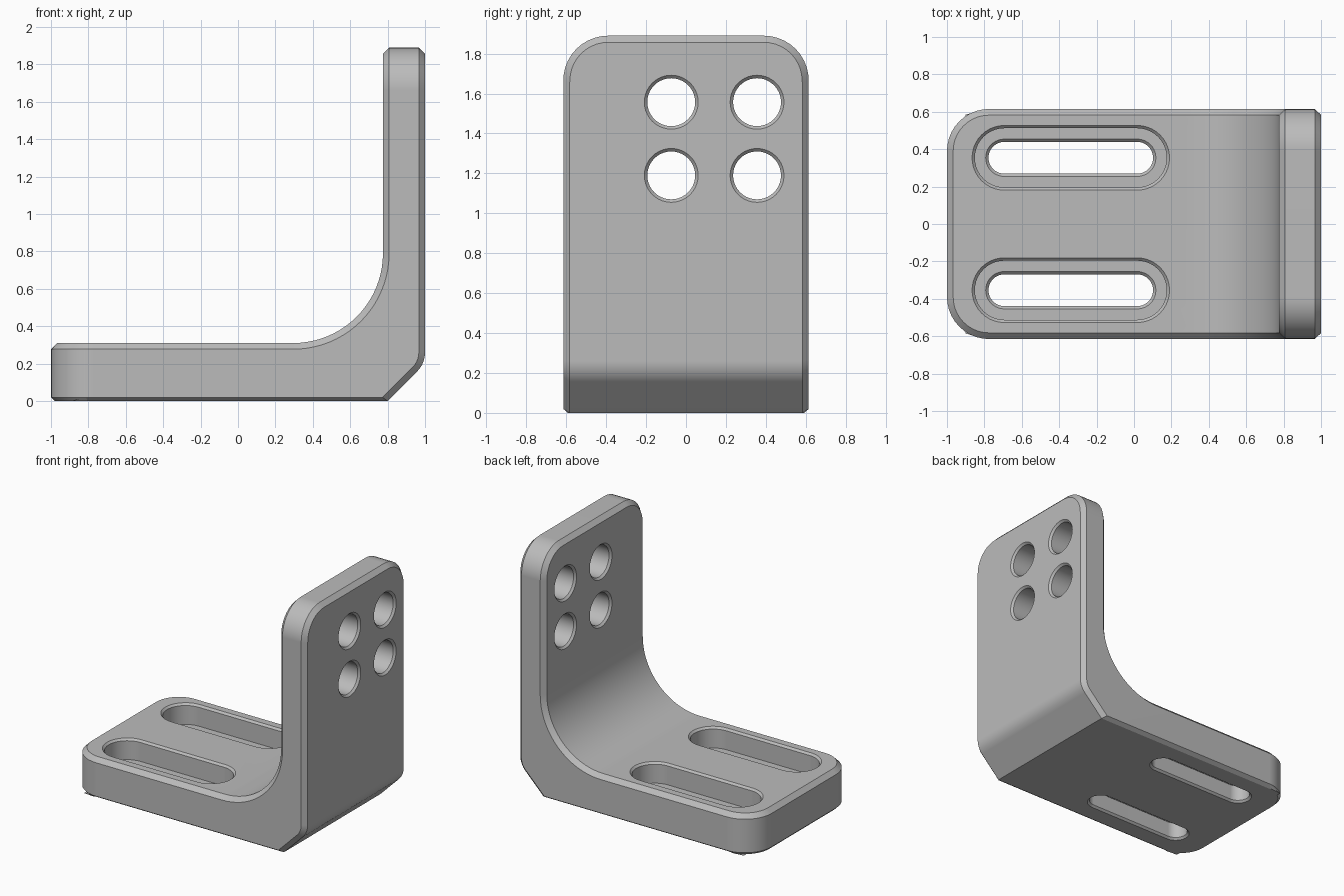
import bpy, bmesh, math
from mathutils import Matrix, Vector

HALF_WIDTH = 0.615
TOP = 1.89
CORNER = 0.225
CHAMFER = 0.033

if "Cube" in bpy.data.objects:
    bpy.data.objects.remove(bpy.data.objects["Cube"], do_unlink=True)

grey = bpy.data.materials.new("machined_grey")
grey.use_nodes = True
colour = (0.5, 0.5, 0.5, 1)
grey.diffuse_color = colour
bsdf = next(n for n in grey.node_tree.nodes if n.type == "BSDF_PRINCIPLED")
bsdf.inputs["Base Color"].default_value = colour


def make_object(name, bm):
    bmesh.ops.recalc_face_normals(bm, faces=bm.faces[:])
    mesh = bpy.data.meshes.new(name)
    bm.to_mesh(mesh)
    bm.free()
    mesh.materials.append(grey)
    obj = bpy.data.objects.new(name, mesh)
    bpy.context.scene.collection.objects.link(obj)
    return obj


def arc(cx, cz, r, start, end, steps):
    angles = [math.radians(start + (end - start) * i / steps) for i in range(steps + 1)]
    return [(cx + r * math.cos(a), cz + r * math.sin(a)) for a in angles]


def make_body():
    # L-shaped side profile with an inner fillet and a cut outer heel
    profile = [(-1, 0), (0.8, 0)]
    profile += arc(0.855, 0.26, 0.145, -45, 0, 5)
    profile += [(1, TOP), (0.775, TOP)]
    profile += arc(0.295, 0.79, 0.48, 0, -90, 20)
    profile += [(-1, 0.31)]
    bm = bmesh.new()
    side = bm.faces.new([bm.verts.new((x, -HALF_WIDTH, z)) for x, z in profile])
    moved = bmesh.ops.extrude_face_region(bm, geom=[side], use_keep_orig=True)["geom"]
    bmesh.ops.translate(bm, vec=(0, 2 * HALF_WIDTH, 0),
                        verts=[v for v in moved if isinstance(v, bmesh.types.BMVert)])
    bmesh.ops.recalc_face_normals(bm, faces=bm.faces[:])

    # Round the four free plate corners
    def at_end(v):
        return v.co.x < -0.99 or v.co.z > TOP - 0.01

    corners = [e for e in bm.edges if all(at_end(v) for v in e.verts)
               and abs(e.verts[0].co.y - e.verts[1].co.y) < 0.01]
    bmesh.ops.bevel(bm, geom=corners, offset=CORNER, offset_type="OFFSET",
                    segments=10, profile=0.5, affect="EDGES")
    bm.normal_update()

    # Mark every edge between the rim and the broad faces for chamfering
    def is_rim(f):
        c = f.calc_center_median()
        return abs(f.normal.y) > 0.05 or c.x < -0.95 or c.z > TOP - 0.04

    weight = bm.edges.layers.float.new("bevel_weight_edge")
    for e in bm.edges:
        if len(e.link_faces) == 2 and is_rim(e.link_faces[0]) != is_rim(e.link_faces[1]):
            underside = all(v.co.z < 0.01 for v in e.verts)
            e[weight] = 0.6 if underside else 1.0
    return make_object("angle_bracket", bm)


def make_cutter(name, rings, half_length, matrix, steps=20):
    # Stack of round-ended rings, each given as (depth, radius)
    bm = bmesh.new()
    loops = []
    for depth, r in rings:
        loop = []
        for sign, start in ((1, -90), (-1, 90)):
            count = steps if half_length else steps - 1
            for u, v in arc(sign * half_length, 0, r, start, start + 180 * count / steps, count):
                loop.append(bm.verts.new((u, v, depth)))
        loops.append(loop)
    for a, b in zip(loops, loops[1:]):
        for i in range(len(a)):
            j = (i + 1) % len(a)
            bm.faces.new((a[i], a[j], b[j], b[i]))
    bm.faces.new(loops[0])
    bm.faces.new(loops[-1])
    bm.transform(matrix)
    obj = make_object(name, bm)
    obj.hide_render = True
    return obj


bracket = make_body()
chamfer = bracket.modifiers.new("edge_chamfer", "BEVEL")
chamfer.limit_method = "WEIGHT"
chamfer.width = CHAMFER
chamfer.segments = 1
chamfer.use_clamp_overlap = False

cutters = []
# Stepped mounting slots in the base
slot_rings = [(-0.01, 0.11), (0.015, 0.085), (0.135, 0.085), (0.15, 0.1),
              (0.15, 0.158), (0.295, 0.158), (0.32, 0.183)]
for y in (-0.354, 0.354):
    cutters.append(make_cutter("slot_cutter", slot_rings, 0.355,
                               Matrix.Translation((-0.338, y, 0))))

# Round holes in the upright, chamfered on both sides
hole_rings = [(0.765, 0.145), (0.79, 0.12), (0.985, 0.12), (1.01, 0.145)]
along_x = Matrix(((0, 0, 1, 0), (1, 0, 0, 0), (0, 1, 0, 0), (0, 0, 0, 1)))
for y in (-0.074, 0.356):
    for z in (1.19, 1.557):
        cutters.append(make_cutter("hole_cutter", hole_rings, 0,
                                   Matrix.Translation((0, y, z)) @ along_x))

for cutter in cutters:
    cut = bracket.modifiers.new("cut", "BOOLEAN")
    cut.operation = "DIFFERENCE"
    cut.solver = "EXACT"
    cut.object = cutter

# Bake the cuts and discard the cutters
bpy.context.view_layer.update()
graph = bpy.context.evaluated_depsgraph_get()
baked = bpy.data.meshes.new_from_object(bracket.evaluated_get(graph))
bracket.modifiers.clear()
bracket.data = baked
for cutter in cutters:
    bpy.data.objects.remove(cutter, do_unlink=True)

# Smooth rounds, crisp chamfers
for obj in bpy.context.selected_objects:
    obj.select_set(False)
bracket.select_set(True)
bpy.context.view_layer.objects.active = bracket
bpy.ops.object.shade_smooth_by_angle(angle=math.radians(25))
normals = bracket.modifiers.new("flat_broad_faces", "WEIGHTED_NORMAL")
normals.keep_sharp = True
